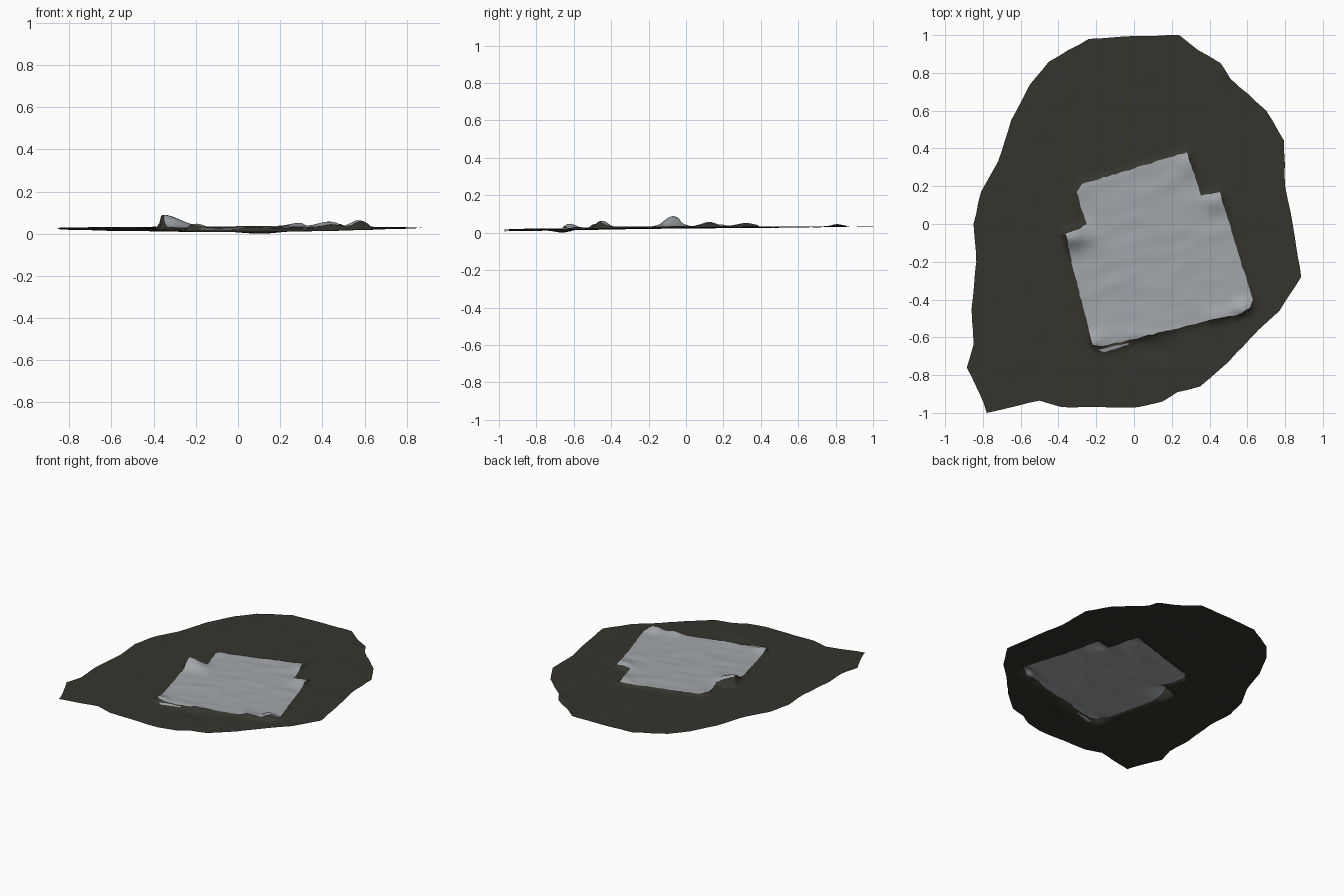
import bpy, math, random
from mathutils import Vector, noise
from mathutils.geometry import delaunay_2d_cdt

if "Cube" in bpy.data.objects:
    bpy.data.objects.remove(bpy.data.objects["Cube"])

random.seed(4)

# Outlines seen from above
GROUND = [(-.24, .98), (0, .995), (.24, 1), (.34, .92), (.46, .85), (.51, .77), (.70, .60),
          (.795, .44), (.80, .20), (.84, 0), (.885, -.28), (.77, -.46), (.66, -.56), (.50, -.73),
          (.35, -.86), (.23, -.89), (.15, -.94), (.02, -.97), (-.38, -.97), (-.50, -.935),
          (-.78, -1), (-.795, -.95), (-.885, -.76), (-.85, -.64), (-.86, -.45), (-.835, -.2),
          (-.85, 0), (-.81, .17), (-.72, .33), (-.65, .55), (-.55, .74), (-.45, .86)]
CLOTH = [(.28, .38), (.31, .29), (.355, .15), (.455, .17), (.49, .05), (.55, -.15), (.63, -.40),
         (.615, -.445), (.54, -.485), (.40, -.51), (.20, -.56), (0, -.61), (-.16, -.645),
         (-.22, -.64), (-.26, -.48), (-.34, -.16), (-.365, -.05), (-.29, -.025), (-.25, 0),
         (-.28, .08), (-.305, .17), (-.28, .21), (-.05, .28)]
FLAP = [(-.19, -.665), (-.16, -.68), (-.03, -.64), (-.03, -.63)]

# Raised folds: x, y, width x, width y, height
FOLDS = [(-.35, -.07, .11, .06, .058), (.29, .32, .06, .05, .016), (.43, .12, .07, .05, .022),
         (.57, -.45, .05, .04, .036), (.44, -.49, .06, .04, .016), (-.20, -.62, .06, .04, .027),
         (-.29, .18, .05, .04, .010), (.05, -.59, .15, .03, .010)]


def inside(p, poly):
    hit = False
    for (ax, ay), (bx, by) in zip(poly, poly[1:] + poly[:1]):
        if (ay > p[1]) != (by > p[1]) and p[0] < (bx - ax) * (p[1] - ay) / (by - ay) + ax:
            hit = not hit
    return hit


def distance(p, poly):
    best = 9.0
    for (ax, ay), (bx, by) in zip(poly, poly[1:] + poly[:1]):
        dx, dy = bx - ax, by - ay
        t = max(0, min(1, ((p[0] - ax) * dx + (p[1] - ay) * dy) / (dx * dx + dy * dy)))
        best = min(best, math.hypot(p[0] - ax - t * dx, p[1] - ay - t * dy))
    return best


def rough(poly, step, wobble):
    """Subdivide an outline and fray the new points slightly."""
    out = []
    for a, b in zip(poly, poly[1:] + poly[:1]):
        n = max(1, round(math.dist(a, b) / step))
        for i in range(n):
            w = wobble if i else 0
            out.append(tuple(a[k] + (b[k] - a[k]) * i / n + random.uniform(-w, w) for k in (0, 1)))
    return out


ground, cloth, flap = rough(GROUND, .06, .002), rough(CLOTH, .025, .003), rough(FLAP, .03, .002)


def height(p):
    x, y = p
    base = .021 + .013 * y + .012 * x * x * (1 - .4 * y)
    base += .002 * noise.noise(Vector((x * 9, y * 9, 0)))
    # curled rim at the back right, small dip in front of the cloth
    base += .012 * math.exp(-((x - .48) / .04) ** 2 - ((y - .81) / .04) ** 2)
    base -= .012 * math.exp(-((x - .1) / .12) ** 2 - ((y + .66) / .05) ** 2)
    lift = .011 + sum(h * math.exp(-((x - cx) / sx) ** 2 - ((y - cy) / sy) ** 2)
                      for cx, cy, sx, sy, h in FOLDS)
    # soft creases running along the cloth
    u, v = x * .97 + y * .25, y * .97 - x * .25
    lift += .004 * noise.noise(Vector((u * 5, v * 16, 3)))
    d = distance(p, cloth)
    if not inside(p, cloth) and d > 1e-4:
        lift *= max(0, 1 - d / .035) ** 2
    if inside(p, flap) or distance(p, flap) < 1e-4:
        lift += .008
    return max(0, base + lift)


# One shared triangulation keeps cloth and ground joined at the border
points, edges = [], []
for loop in (ground, cloth, flap):
    s, n = len(points), len(loop)
    points += loop
    edges += [(s + i, s + (i + 1) % n) for i in range(n)]
STEP = .022
for i in range(-42, 43):
    for j in range(-46, 47):
        p = tuple(k * STEP + random.uniform(-.004, .004) for k in (i, j))
        if inside(p, ground) and min(distance(p, q) for q in (ground, cloth, flap)) > .008:
            points.append(p)
verts, _, tris = delaunay_2d_cdt([Vector(p) for p in points], edges, [], 0, 1e-5)[:3]
coords = [(v.x, v.y, height((v.x, v.y))) for v in verts]


def part_of(tri):
    c = tuple(sum(verts[i][k] for i in tri) / 3 for k in (0, 1))
    if not inside(c, ground):
        return None
    return "cloth_sheet" if inside(c, cloth) or inside(c, flap) else "ground_patch"


def make(name, colour_name, colour):
    faces = [t for t in tris if part_of(t) == name]
    used = sorted({i for f in faces for i in f})
    index = {old: new for new, old in enumerate(used)}
    mesh = bpy.data.meshes.new(name)
    mesh.from_pydata([coords[i] for i in used], [], [[index[i] for i in f] for f in faces])
    if mesh.polygons[0].normal.z < 0:
        mesh.flip_normals()
    mat = bpy.data.materials.new(colour_name)
    mat.diffuse_color = (*colour, 1)
    mat.use_nodes = True
    mat.node_tree.nodes["Principled BSDF"].inputs["Base Color"].default_value = mat.diffuse_color
    mesh.materials.append(mat)
    mesh.shade_smooth()
    bpy.context.collection.objects.link(bpy.data.objects.new(name, mesh))


make("ground_patch", "dark earth", (.036, .034, .026))
make("cloth_sheet", "pale grey cloth", (.36, .385, .40))
